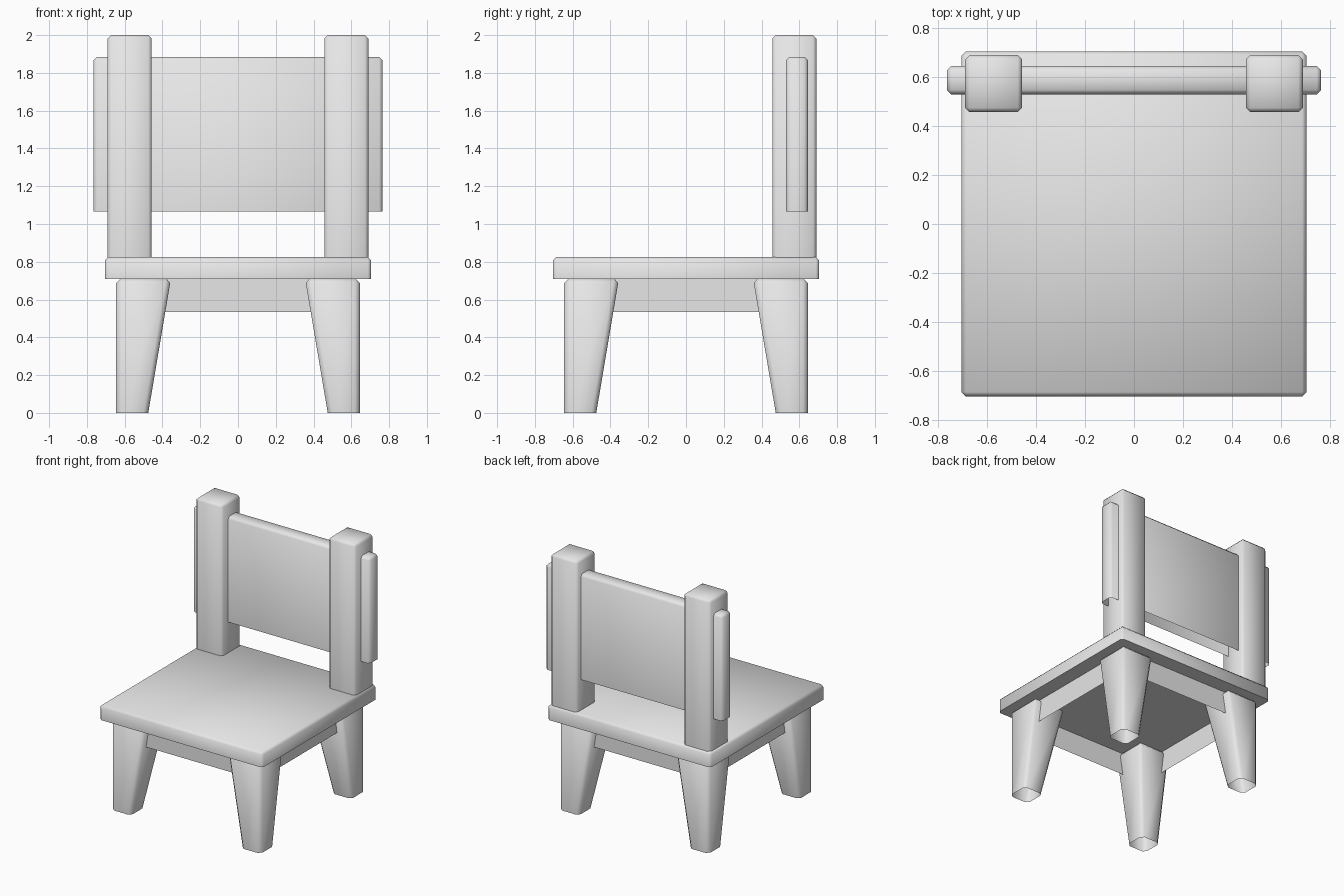
import bpy, bmesh, math

if "Cube" in bpy.data.objects:
    bpy.data.objects.remove(bpy.data.objects["Cube"])

grey = bpy.data.materials.new("light grey")
grey.diffuse_color = (0.8, 0.8, 0.8, 1)
grey.use_nodes = True
grey.node_tree.nodes["Principled BSDF"].inputs["Base Color"].default_value = grey.diffuse_color


def block(name, bottom, top, z0, z1, bevel=0.0, open_bottom=True, open_top=False):
    """Tapered box from two rectangles (x0, x1, y0, y1); every edge bevelled except the bottom rim."""
    bm = bmesh.new()
    rings = []
    for (x0, x1, y0, y1), z in ((bottom, z0), (top, z1)):
        rings.append([bm.verts.new(p) for p in
                      ((x0, y0, z), (x1, y0, z), (x1, y1, z), (x0, y1, z))])
    lo, hi = rings
    bm.faces.new(lo[::-1])
    bm.faces.new(hi)
    for i in range(4):
        j = (i + 1) % 4
        bm.faces.new((lo[i], lo[j], hi[j], hi[i]))
    bmesh.ops.recalc_face_normals(bm, faces=bm.faces)
    if bevel:
        edges = [e for e in bm.edges if not all(v in lo for v in e.verts)]
        bmesh.ops.bevel(bm, geom=edges, offset=bevel, segments=1,
                        profile=0.5, affect='EDGES')
    # remove caps that are left open
    bm.normal_update()
    caps = [f for f in bm.faces if (open_bottom and f.normal.z < -0.9)
            or (open_top and f.normal.z > 0.9)]
    bmesh.ops.delete(bm, geom=caps, context='FACES')
    mesh = bpy.data.meshes.new(name)
    bm.to_mesh(mesh)
    bm.free()
    mesh.materials.append(grey)
    obj = bpy.data.objects.new(name, mesh)
    bpy.context.collection.objects.link(obj)
    bpy.ops.object.select_all(action='DESELECT')
    obj.select_set(True)
    bpy.context.view_layer.objects.active = obj
    bpy.ops.object.shade_smooth_by_angle(angle=math.radians(60))
    return obj


def span(sign, outer, inner):
    return tuple(sorted((sign * outer, sign * inner)))


# Seat slab
S = (-0.705, 0.705, -0.705, 0.705)
block("seat", S, S, 0.71, 0.825, 0.018, open_bottom=False)

# Four legs, vertical outside and tapered inside
for sx, side in ((-1, "left"), (1, "right")):
    for sy, end in ((-1, "front"), (1, "back")):
        foot = span(sx, 0.645, 0.475) + span(sy, 0.645, 0.475)
        head = span(sx, 0.645, 0.355) + span(sy, 0.645, 0.355)
        block(f"{end}_{side}_leg", foot, head, 0.0, 0.712, 0.025)

# Apron frame under the seat
A = (-0.585, 0.585, -0.585, 0.585)
block("apron", A, A, 0.535, 0.71, open_top=True)

# Back posts
for sx, side in ((-1, "left"), (1, "right")):
    P = span(sx, 0.69, 0.457) + (0.457, 0.69)
    block(f"{side}_back_post", P, P, 0.82, 2.0, 0.018)

# Backrest panel passing through the posts
B = (-0.765, 0.765, 0.53, 0.645)
block("backrest", B, B, 1.065, 1.885, 0.018)
